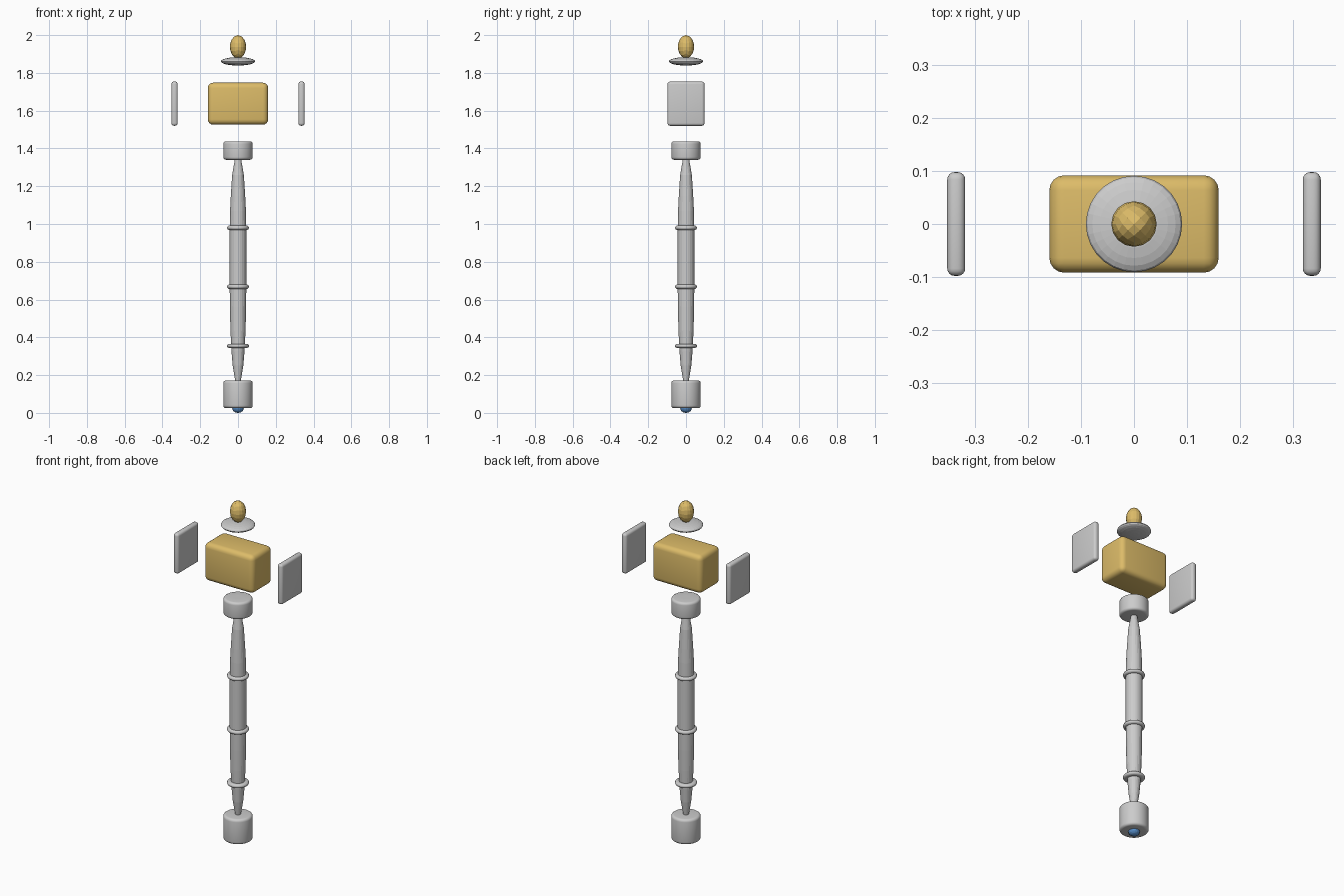
import bpy, bmesh, math
from mathutils import Matrix

if "Cube" in bpy.data.objects:
    bpy.data.objects.remove(bpy.data.objects["Cube"])


def material(name, rgb):
    m = bpy.data.materials.new(name)
    m.diffuse_color = (*rgb, 1)
    m.use_nodes = True
    m.node_tree.nodes["Principled BSDF"].inputs["Base Color"].default_value = m.diffuse_color
    return m


GOLD = material("gold", (0.72, 0.50, 0.14))
BLUE = material("blue", (0.10, 0.28, 0.60))


def finish(name, bm, mat=None, smooth=False):
    bmesh.ops.recalc_face_normals(bm, faces=bm.faces[:])
    me = bpy.data.meshes.new(name)
    bm.to_mesh(me)
    bm.free()
    ob = bpy.data.objects.new(name, me)
    bpy.context.collection.objects.link(ob)
    if mat:
        me.materials.append(mat)
    if smooth:
        me.shade_smooth()
    return ob


def lathe(name, profile, sides, mat=None, smooth=False):
    """Revolve (radius, z) points about z and cap both ends."""
    bm = bmesh.new()
    rings = []
    for r, z in profile:
        rings.append([bm.verts.new((r * math.cos(2 * math.pi * i / sides),
                                    r * math.sin(2 * math.pi * i / sides), z))
                      for i in range(sides)])
    for a, b in zip(rings, rings[1:]):
        for i in range(sides):
            j = (i + 1) % sides
            bm.faces.new((a[i], a[j], b[j], b[i]))
    bm.faces.new(rings[0])
    bm.faces.new(rings[-1])
    return finish(name, bm, mat, smooth)


def rounded_box(name, center, size, bevel, mat=None):
    bm = bmesh.new()
    bmesh.ops.create_cube(bm, size=1, matrix=Matrix.Translation(center) @ Matrix.Diagonal((*size, 1)))
    bmesh.ops.bevel(bm, geom=bm.edges[:], offset=bevel, segments=4, profile=0.5, affect='EDGES')
    return finish(name, bm, mat, True)


def drum(name, radius, z0, z1, b):
    """Cylinder with rounded rims."""
    arc = [(radius - b + b * math.sin(a), b - b * math.cos(a))
           for a in (i * math.pi / 8 for i in range(5))]
    prof = [(0.02, z0)] + [(r, z0 + h) for r, h in arc]
    prof += [(r, z1 - h) for r, h in reversed(arc)] + [(0.02, z1)]
    return lathe(name, prof, 40, smooth=True)


# pommel and the gem set in its underside
drum("pommel", 0.078, 0.025, 0.172, 0.015)
bm = bmesh.new()
bmesh.ops.create_uvsphere(bm, u_segments=16, v_segments=10, radius=1,
                          matrix=Matrix.Translation((0, 0, 0.025)) @ Matrix.Diagonal((0.031, 0.031, 0.025, 1)))
finish("pommel_gem", bm, BLUE)

# tapered grip shaft, running into pommel and collar
lathe("shaft", [(0.006, 0.13), (0.015, 0.17), (0.028, 0.25), (0.035, 0.33), (0.040, 0.44),
                (0.043, 0.56), (0.044, 0.67), (0.044, 0.97), (0.042, 1.07), (0.038, 1.15),
                (0.031, 1.26), (0.017, 1.34), (0.006, 1.38)], 24)

# grip rings
for i, z in enumerate((0.355, 0.668, 0.98)):
    lathe(f"grip_ring_{i + 1}",
          [(0.04, z - 0.011), (0.049, z - 0.011), (0.056, z - 0.007), (0.059, z),
           (0.056, z + 0.007), (0.049, z + 0.011), (0.04, z + 0.011)], 32, smooth=True)

# collar under the head
drum("collar", 0.078, 1.34, 1.438, 0.014)

# head block and detached striking plates
rounded_box("head_block", (0, 0, 1.637), (0.32, 0.184, 0.222), 0.028, GOLD)
for side, sx in (("left", -1), ("right", 1)):
    rounded_box(f"striking_plate_{side}", (sx * 0.336, 0, 1.637), (0.034, 0.196, 0.234), 0.014)

# crown disc
bm = bmesh.new()
bmesh.ops.create_uvsphere(bm, u_segments=28, v_segments=12, radius=1,
                          matrix=Matrix.Translation((0, 0, 1.861)) @ Matrix.Diagonal((0.091, 0.091, 0.022, 1)))
finish("crown_disc", bm)

# faceted egg finial: quad sphere turned 45 degrees
bm = bmesh.new()
bmesh.ops.create_cube(bm, size=2)
bmesh.ops.subdivide_edges(bm, edges=bm.edges[:], cuts=3, use_grid_fill=True)
for v in bm.verts:
    v.co = [math.tan(c * math.pi / 4) for c in v.co]
    v.co.normalize()
bm.transform(Matrix.Translation((0, 0, 1.938)) @ Matrix.Diagonal((0.043, 0.043, 0.062, 1))
             @ Matrix.Rotation(math.pi / 4, 4, 'Z'))
finish("finial", bm, GOLD)
